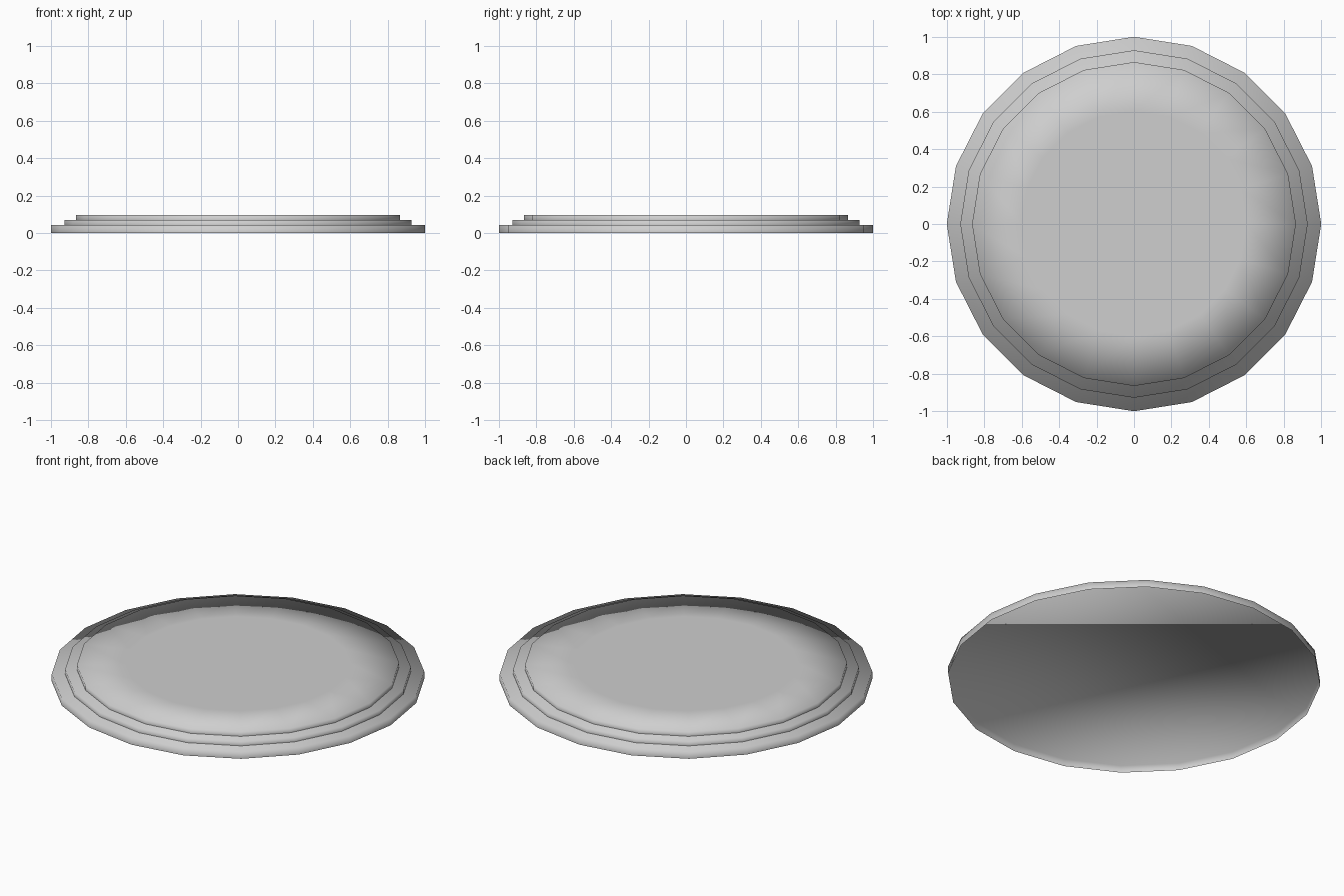
import bpy
import bmesh
from math import cos, sin, tau

cube = bpy.data.objects.get("Cube")
if cube:
    bpy.data.objects.remove(cube, do_unlink=True)

SIDES = 20

# Plain grey material
grey = bpy.data.materials.new("mid_grey")
grey.use_nodes = True
colour = (0.62, 0.62, 0.62, 1)
grey.diffuse_color = colour
grey.node_tree.nodes["Principled BSDF"].inputs["Base Color"].default_value = colour


def add_ring(bm, radius, height):
    return [bm.verts.new((radius * cos(tau * i / SIDES),
                          radius * sin(tau * i / SIDES), height))
            for i in range(SIDES)]


def add_layer(name, profile):
    """Smooth shell, open below and capped above, from (radius, height) points."""
    bm = bmesh.new()
    rings = [add_ring(bm, r, z) for r, z in profile]
    for low, high in zip(rings, rings[1:]):
        for i in range(SIDES):
            j = (i + 1) % SIDES
            bm.faces.new((low[i], low[j], high[j], high[i]))
    bm.faces.new(rings[-1])
    for face in bm.faces:
        face.smooth = True
    mesh = bpy.data.meshes.new(name)
    bm.to_mesh(mesh)
    bm.free()
    mesh.materials.append(grey)
    layer = bpy.data.objects.new(name, mesh)
    bpy.context.collection.objects.link(layer)


# Three stacked lids, each narrower than the one below
add_layer("base_layer", [(1, 0), (1, 0.043)])
add_layer("middle_layer", [(0.928, 0.043), (0.928, 0.07)])
add_layer("top_layer", [(0.865, 0.07), (0.865, 0.097), (0.6, 0.097)])
